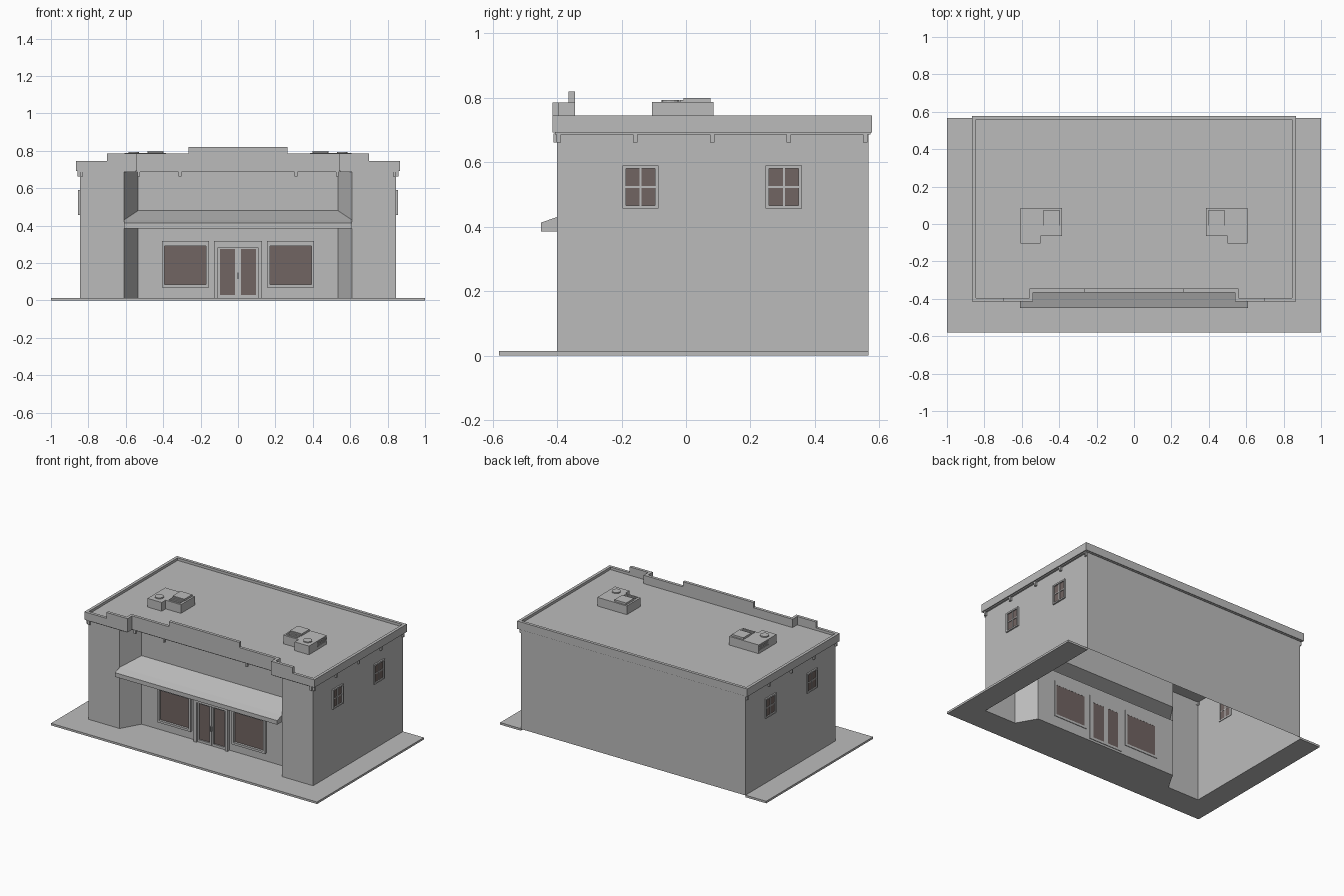
import bpy, bmesh, math
from mathutils import Vector

if "Cube" in bpy.data.objects:
    bpy.data.objects.remove(bpy.data.objects["Cube"])


def material(name, rgb):
    m = bpy.data.materials.new(name)
    m.diffuse_color = (*rgb, 1)
    m.use_nodes = True
    m.node_tree.nodes["Principled BSDF"].inputs["Base Color"].default_value = m.diffuse_color
    return m


GREY = material("plaster grey", (0.5, 0.5, 0.5))
BROWN = material("brown glass", (0.165, 0.128, 0.122))


def finish(name, bm, mat=GREY, fix=True):
    if fix:
        bmesh.ops.recalc_face_normals(bm, faces=bm.faces)
    me = bpy.data.meshes.new(name)
    bm.to_mesh(me)
    bm.free()
    me.materials.append(mat)
    ob = bpy.data.objects.new(name, me)
    bpy.context.collection.objects.link(ob)
    return ob


def add_box(bm, x, y, z):
    v = [bm.verts.new((a, b, c)) for c in z for a, b in
         ((x[0], y[0]), (x[1], y[0]), (x[1], y[1]), (x[0], y[1]))]
    for f in ((3, 2, 1, 0), (4, 5, 6, 7), (0, 1, 5, 4), (1, 2, 6, 5), (2, 3, 7, 6), (3, 0, 4, 7)):
        bm.faces.new([v[i] for i in f])


def boxes(name, items, mat=GREY):
    bm = bmesh.new()
    for b in items:
        add_box(bm, *b)
    return finish(name, bm, mat)


def prism(name, pts, z0, z1, mat=GREY):
    bm = bmesh.new()
    f = bm.faces.new([bm.verts.new((x, y, z0)) for x, y in pts])
    r = bmesh.ops.extrude_face_region(bm, geom=[f])
    bmesh.ops.translate(bm, vec=(0, 0, z1 - z0),
                        verts=[v for v in r["geom"] if isinstance(v, bmesh.types.BMVert)])
    return finish(name, bm, mat)


def mirrored(half):
    return half + [(-x, y) for x, y in reversed(half)]


def span(s, a, b):
    return tuple(sorted((s * a, s * b)))


def panel(name, p, q, holes=()):
    """Upright wall sheet from p to q with rectangular openings (u0, u1, z0, z1)."""
    p, q = Vector((*p, 0)), Vector((*q, 0))
    length = (q - p).length
    us = sorted({0, length, *[u for h in holes for u in h[:2]]})
    zs = sorted({0.012, 0.70, *[z for h in holes for z in h[2:]]})
    bm = bmesh.new()
    grid = {(u, z): bm.verts.new(p + (q - p) * (u / length) + Vector((0, 0, z)))
            for u in us for z in zs}
    for u0, u1 in zip(us, us[1:]):
        for z0, z1 in zip(zs, zs[1:]):
            cu, cz = (u0 + u1) / 2, (z0 + z1) / 2
            if not any(h[0] < cu < h[1] and h[2] < cz < h[3] for h in holes):
                bm.faces.new([grid[k] for k in ((u0, z0), (u1, z0), (u1, z1), (u0, z1))])
    loose = [v for v in bm.verts if not v.link_faces]
    bmesh.ops.delete(bm, geom=loose, context='VERTS')
    finish(name, bm, fix=False)


W, F, B, R = 0.845, -0.40, 0.567, -0.27      # half width, front, back, recess
PO, PI = 0.61, 0.535                         # outer and inner ends of the splayed recess sides

# paving slab wrapped around the footprint
prism("paving_slab", mirrored([(1, -0.58), (1, B), (W, B), (W, F), (PO, F), (PI, R)])[:2]
      + [(W, B), (W, F), (PO, F), (PI, R), (-PI, R), (-PO, F), (-W, F), (-W, B), (-1, B), (-1, -0.58)],
      0, 0.014)

# walls
side_y = [(-0.197, -0.085), (0.247, 0.36)]
SZ = (0.457, 0.59)
panel("back_wall", (W, B), (-W, B))
panel("right_wall", (W, F), (W, B), [(a - F, b - F, *SZ) for a, b in side_y])
panel("left_wall", (-W, B), (-W, F), [(B - b, B - a, *SZ) for a, b in side_y])
for s, n in ((1, "right"), (-1, "left")):
    ends = [((PO, F), (W, F)), ((PI, R), (PO, F))]
    for (a, b), part in zip(ends, ("front_pier", "recess_side")):
        p, q = (s * a[0], a[1]), (s * b[0], b[1])
        panel(n + "_" + part, *((p, q) if s > 0 else (q, p)))
front_holes = [(PI + a, PI + b, c, d) for a, b, c, d in
               ((-0.39, -0.165, 0.08, 0.305), (0.165, 0.39, 0.08, 0.305), (-0.115, 0.115, 0.014, 0.305))]
panel("shop_front_wall", (-PI, R), (PI, R), front_holes + [(0, 2 * PI, 0.385, 0.48)])

# display windows: border, sill glass
for s, n in ((1, "right"), (-1, "left")):
    y = (R - 0.02, R + 0.004)
    boxes(n + "_display_frame", [
        (span(s, 0.155, 0.17), y, (0.07, 0.317)), (span(s, 0.392, 0.405), y, (0.07, 0.317)),
        (span(s, 0.17, 0.392), y, (0.07, 0.085)), (span(s, 0.17, 0.392), y, (0.29, 0.317))])
    boxes(n + "_display_glass", [(span(s, 0.165, 0.395), (R - 0.004, R + 0.003), (0.08, 0.295))], BROWN)

# double door with surround, leaves, glass and handles
boxes("door_surround", [(span(s, 0.108, 0.127), (R - 0.024, R + 0.004), (0.014, 0.317)) for s in (1, -1)]
      + [((-0.108, 0.108), (R - 0.024, R + 0.004), (0.284, 0.317))])
boxes("door_leaves", [(span(s, a, b), (R - 0.012, R + 0.004), z) for s in (1, -1) for a, b, z in
      ((0.001, 0.015, (0.014, 0.284)), (0.097, 0.108, (0.014, 0.284)),
       (0.015, 0.097, (0.014, 0.03)), (0.015, 0.097, (0.274, 0.284)))])
boxes("door_glass", [(span(s, 0.014, 0.099), (R - 0.004, R + 0.003), (0.028, 0.276)) for s in (1, -1)], BROWN)
boxes("door_handles", [(span(s, 0.002, 0.006), (R - 0.024, R - 0.01), (0.115, 0.148)) for s in (1, -1)])

# small four-pane windows on both sides
for s, n in ((1, "right"), (-1, "left")):
    bars, panes = [], []
    x = span(s, W - 0.004, W + 0.01)
    for a, b in side_y:
        m, zm = (a + b) / 2, sum(SZ) / 2
        bars += [(x, (a, a + 0.011), SZ), (x, (b - 0.011, b), SZ)]
        bars += [(x, (a + 0.011, b - 0.011), z) for z in
                 ((SZ[0], SZ[0] + 0.009), (SZ[1] - 0.01, SZ[1]))]
        t = span(s, W - 0.003, W + 0.006)
        bars += [(t, (m - 0.003, m + 0.003), (SZ[0] + 0.009, SZ[1] - 0.01)),
                 (t, (a + 0.011, b - 0.011), (zm - 0.003, zm + 0.003))]
        panes.append((span(s, W - 0.002, W + 0.002), (a + 0.008, b - 0.008), (SZ[0] + 0.006, SZ[1] - 0.006)))
    boxes(n + "_window_frames", bars)
    boxes(n + "_window_panes", panes, BROWN)

# sloped canopy over the shop front, open towards the wall
bm = bmesh.new()
rows = []
for y, hw, zt in ((-0.45, PO, 0.413), (F, PO, 0.43), (R, PI, 0.48)):
    rows.append([bm.verts.new(c) for c in ((-hw, y, 0.385), (hw, y, 0.385), (hw, y, zt), (-hw, y, zt))])
bm.faces.new(rows[0])
for r0, r1 in zip(rows, rows[1:]):
    for i in range(4):
        j = (i + 1) % 4
        bm.faces.new((r0[i], r1[i], r1[j], r0[j]))
finish("canopy", bm)

# roof deck and raised rim follow the same stepped outline
CX, CF, CM, CB, T = 0.865, -0.415, -0.365, 0.578, 0.02
outer = mirrored([(CX, CB), (CX, CF), (0.54, CF), (0.54, CM)])
inner = mirrored([(CX - T, CB - T), (CX - T, CF + T), (0.56, CF + T), (0.56, CM + T)])
lip = mirrored([(CX - 0.008, CB - 0.006), (CX - 0.008, CF + 0.008), (0.548, CF + 0.008), (0.548, CM + 0.008)])
bm = bmesh.new()
loops = [[bm.verts.new((x, y, z)) for x, y in pts] for pts, z in
         ((lip, 0.686), (lip, 0.692), (outer, 0.692), (outer, 0.745), (inner, 0.745), (inner, 0.728))]
for a, b in zip(loops, loops[1:]):
    for i in range(len(a)):
        j = (i + 1) % len(a)
        bm.faces.new((a[i], a[j], b[j], b[i]))
bm.faces.new(loops[0])
bm.faces.new(loops[-1])
finish("roof_and_cornice", bm)

# stepped parapet along the front
prism("parapet_step", mirrored([(0.70, CF + T), (0.70, CF), (0.54, CF), (0.54, CM)])[0:4]
      + [(-0.54, CM), (-0.54, CF), (-0.70, CF), (-0.70, CF + T), (-0.56, CF + T), (-0.56, CM + T),
         (0.56, CM + T), (0.56, CF + T)], 0.745, 0.785)
boxes("parapet_crown", [((-0.265, 0.265), (CM, CM + T), (0.785, 0.82))])

# brackets under the cornice
br = []
for s in (1, -1):
    for y in (-0.395, -0.158, 0.081, 0.319, 0.557):
        br.append((span(s, W - 0.002, W + 0.012), (y - 0.007, y + 0.007), (0.662, 0.69)))
    br.append((span(s, 0.828, 0.842), (F - 0.012, F + 0.002), (0.662, 0.69)))
    for x in (0.31, 0.53):
        br.append((span(s, x - 0.007, x + 0.007), (-0.355, -0.34), (0.662, 0.69)))
boxes("cornice_brackets", br)

# rooftop air units, mirrored left and right
for s, n in ((1, "right"), (-1, "left")):
    x0, x1 = 0.385, 0.607
    prism(n + "_air_unit", [(s * x, y) for x, y in
          ((x0, 0.086), (x0, -0.063), (0.50, -0.063), (0.50, -0.105), (x1, -0.105), (x1, 0.086))], 0.726, 0.787)
    boxes(n + "_air_unit_cap", [(span(s, 0.397, 0.485), (-0.008, 0.076), (0.787, 0.80))])
    boxes(n + "_air_unit_slats", [(span(s, 0.40, 0.482), (y, y + 0.01), (0.787, 0.793)) for y in (-0.052, -0.035, -0.018)]
          + [(span(s, x1, x1 + 0.003), (-0.014, 0.082), (z, z + 0.004)) for z in (0.748, 0.757, 0.766, 0.775)])
    bm = bmesh.new()
    bmesh.ops.create_cone(bm, cap_ends=True, segments=16, radius1=0.028, radius2=0.028, depth=0.008)
    bmesh.ops.translate(bm, verts=bm.verts, vec=(s * 0.558, -0.048, 0.79))
    finish(n + "_air_unit_fan", bm)
